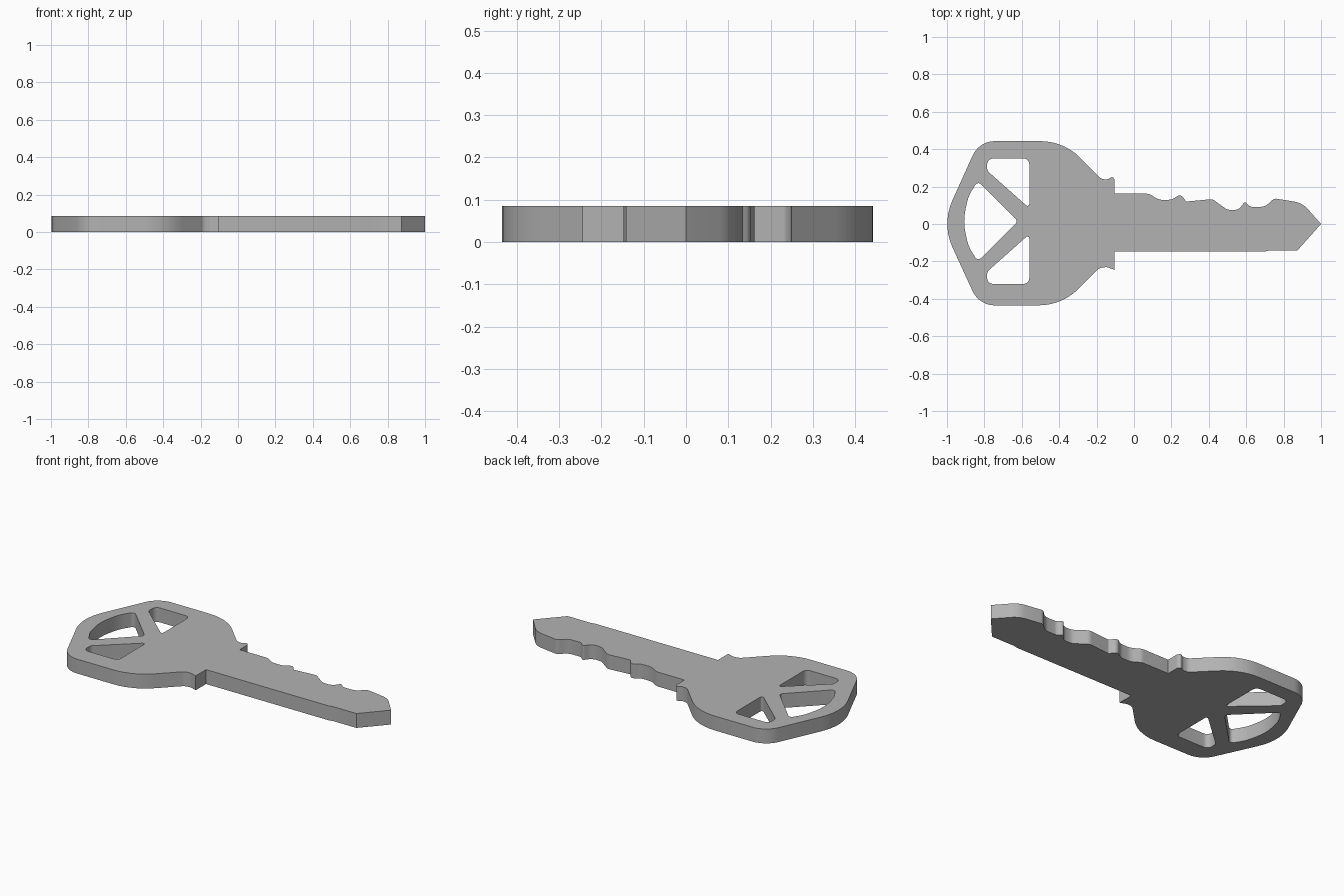
import bpy, bmesh
from math import tan, ceil
from mathutils import Vector

cube = bpy.data.objects.get("Cube")
if cube:
    bpy.data.objects.remove(cube, do_unlink=True)

THICK = 0.085


def rounded(corners):
    """Turn (x, y, radius) corners into a closed loop with arc fillets."""
    loop = []
    n = len(corners)
    for i, (x, y, r) in enumerate(corners):
        p = Vector((x, y))
        a = Vector(corners[i - 1][:2]) - p
        b = Vector(corners[(i + 1) % n][:2]) - p
        turn = a.angle(-b)
        if r == 0 or turn < 0.02:
            loop.append(p)
            continue
        reach = min(r * tan(turn / 2), a.length * 0.49, b.length * 0.49)
        radius = reach / tan(turn / 2)
        start, end = p + a.normalized() * reach, p + b.normalized() * reach
        centre = p + (a.normalized() + b.normalized()).normalized() * (reach**2 + radius**2) ** 0.5
        steps = max(2, ceil(turn / 0.13))
        sweep = (start - centre).angle_signed(end - centre)
        for k in range(steps + 1):
            t = k / steps
            # interpolate round the arc
            d = (start - centre).normalized().slerp((end - centre).normalized(), t) if abs(sweep) > 0.01 else (start - centre).normalized()
            loop.append(centre + d * radius)
    return loop


# Outline: shoulder and bow, cut edge of the blade, tip, plain edge
bow = [(-0.105, -0.245, 0), (-0.145, -0.23, 0.03), (-0.185, -0.235, 0.04),
       (-0.385, -0.435, 0.3), (-0.828, -0.435, 0.13), (-1.028, 0, 0.3),
       (-0.828, 0.443, 0.13), (-0.375, 0.443, 0.3), (-0.175, 0.24, 0.04),
       (-0.14, 0.238, 0.03), (-0.115, 0.255, 0.015), (-0.103, 0.235, 0.02)]
cuts = [(-0.103, 0.162, 0), (0.08, 0.162, 0.05), (0.135, 0.128, 0.08),
        (0.205, 0.13, 0.06), (0.25, 0.163, 0.025), (0.278, 0.12, 0.01),
        (0.42, 0.133, 0.04), (0.5, 0.075, 0.06), (0.56, 0.075, 0.05),
        (0.592, 0.12, 0.01), (0.62, 0.092, 0.03), (0.7, 0.092, 0.06),
        (0.75, 0.137, 0.03), (0.9, 0.113, 0.12)]
tip = [(1.0, 0, 0), (0.873, -0.142, 0), (0.72, -0.142, 0), (0.695, -0.148, 0),
       (-0.105, -0.148, 0)]

# Bow windows, symmetric about a line slightly above the key's axis
MID = 0.015


def corner_window(side):
    pts = [(-0.56, 0.07, 0.01), (-0.56, 0.335, 0.03), (-0.785, 0.335, 0.075),
           (-0.785, 0.27, 0.03)]
    return [(x, MID + side * y, r) for x, y, r in pts]


middle_window = [(-0.62, MID, 0.02), (-0.835, MID + 0.215, 0.02),
                 (-0.885, MID + 0.135, 0.2), (-0.915, MID, 0.3),
                 (-0.885, MID - 0.135, 0.2), (-0.835, MID - 0.215, 0.02)]

# Filled, extruded planar curve; inner loops become holes
curve = bpy.data.curves.new("key_profile", 'CURVE')
curve.dimensions = '2D'
curve.fill_mode = 'BOTH'
curve.extrude = THICK / 2
for corners in (bow + cuts + tip, corner_window(1), corner_window(-1), middle_window):
    loop = rounded(corners)
    spline = curve.splines.new('POLY')
    spline.points.add(len(loop) - 1)
    for point, p in zip(spline.points, loop):
        point.co = (p.x, p.y, 0, 1)
    spline.use_cyclic_u = True

helper = bpy.data.objects.new("key_profile", curve)
bpy.context.collection.objects.link(helper)
depsgraph = bpy.context.evaluated_depsgraph_get()
mesh = bpy.data.meshes.new_from_object(helper.evaluated_get(depsgraph))
bpy.data.objects.remove(helper, do_unlink=True)

# Weld the caps to the walls and set the key on the ground
bm = bmesh.new()
bm.from_mesh(mesh)
bmesh.ops.remove_doubles(bm, verts=bm.verts, dist=0.0002)
bmesh.ops.translate(bm, verts=bm.verts, vec=(0, 0, THICK / 2))
bmesh.ops.recalc_face_normals(bm, faces=bm.faces)
bm.to_mesh(mesh)
bm.free()

key = bpy.data.objects.new("key", mesh)
bpy.context.collection.objects.link(key)

# Plain grey metal
metal = bpy.data.materials.new("grey_metal")
metal.use_nodes = True
colour = (0.45, 0.45, 0.45, 1)
metal.diffuse_color = colour
metal.node_tree.nodes["Principled BSDF"].inputs["Base Color"].default_value = colour
mesh.materials.clear()
mesh.materials.append(metal)

bpy.ops.object.select_all(action='DESELECT')
key.select_set(True)
bpy.context.view_layer.objects.active = key
bpy.ops.object.shade_smooth_by_angle(angle=0.52)
